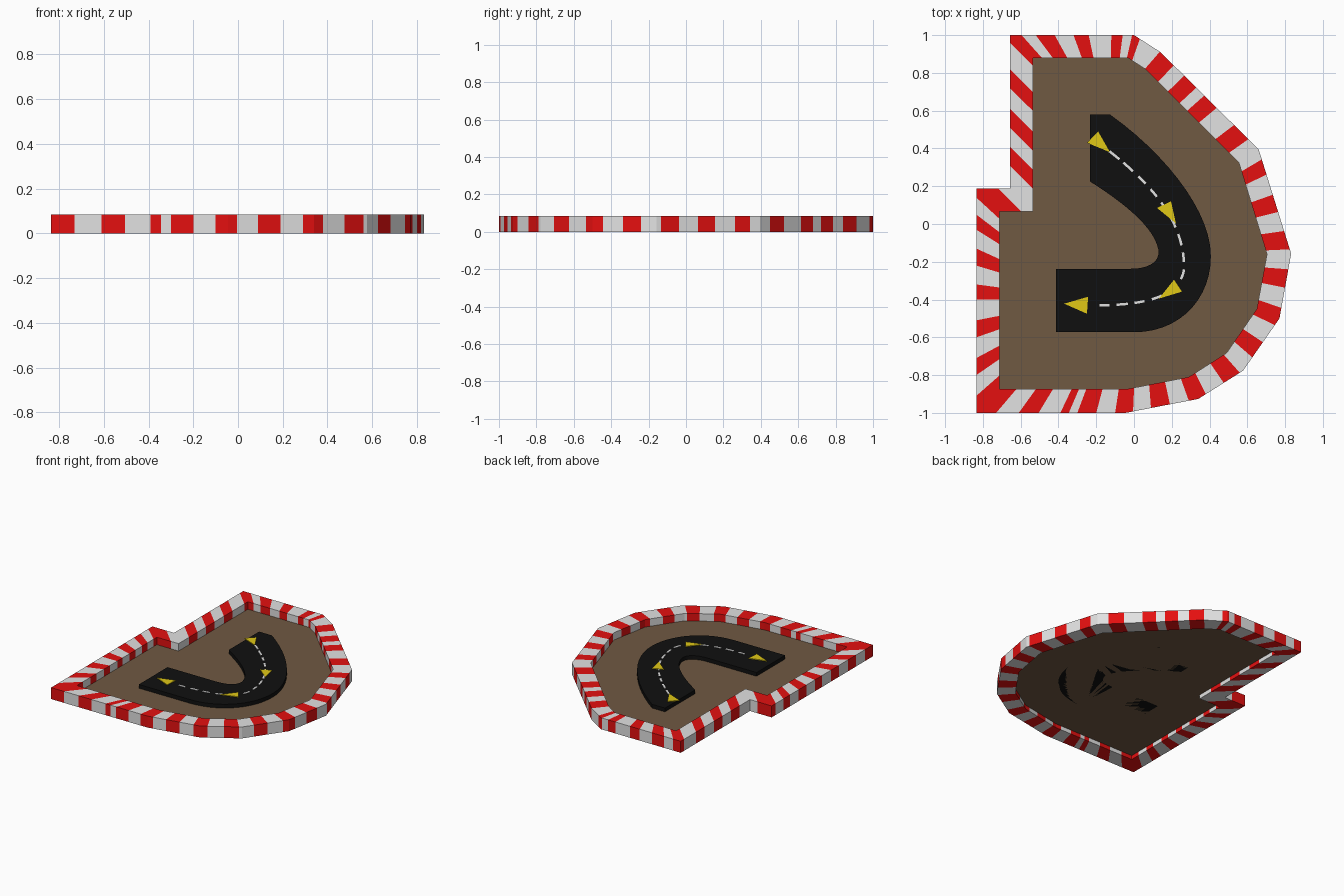
import bpy, bmesh
from mathutils import Vector
from mathutils.geometry import interpolate_bezier

if "Cube" in bpy.data.objects:
    bpy.data.objects.remove(bpy.data.objects["Cube"])

WALL_TOP, FLOOR_Z, ROAD_TOP = 0.085, 0.03, 0.058


def material(name, rgb):
    m = bpy.data.materials.new(name)
    m.diffuse_color = (*rgb, 1)
    m.use_nodes = True
    m.node_tree.nodes["Principled BSDF"].inputs["Base Color"].default_value = m.diffuse_color
    return m


red = material("red", (0.78, 0.005, 0.005))
white = material("white", (0.76, 0.76, 0.76))
brown = material("dirt brown", (0.16, 0.10, 0.055))
black = material("asphalt black", (0.005, 0.005, 0.005))
yellow = material("arrow yellow", (0.75, 0.58, 0.008))


def finish(name, bm, mats):
    bmesh.ops.recalc_face_normals(bm, faces=bm.faces)
    me = bpy.data.meshes.new(name)
    bm.to_mesh(me)
    bm.free()
    for m in mats:
        me.materials.append(m)
    ob = bpy.data.objects.new(name, me)
    bpy.context.collection.objects.link(ob)
    return ob


def add_plate(bm, outline, z, height):
    """Flat polygon at z, extruded upwards by height."""
    f = bm.faces.new([bm.verts.new((p[0], p[1], z)) for p in outline])
    if height:
        ext = bmesh.ops.extrude_face_region(bm, geom=[f], use_keep_orig=True)
        vs = [v for v in ext["geom"] if isinstance(v, bmesh.types.BMVert)]
        bmesh.ops.translate(bm, verts=vs, vec=(0, 0, height))


def bezier(a, b, c, d, n=14):
    return interpolate_bezier(*[Vector((*p, 0)) for p in (a, b, c, d)], n)


# Wall corners, anticlockwise: outer, inner, axis of stripe positions, stripe changes
EDGES = [
    ((-.835, -1), (-.712, -.873), 0, (-.73, -.61, -.505, -.39, -.345, -.30, -.20, -.10)),
    ((-.045, -1), (-.033, -.873), 0, (-.005, .09, .19, .29)),
    ((.34, -.926), (.29, -.81), 0, (.38, .475, .56)),
    ((.577, -.777), (.49, -.683), 1, (-.706, -.626, -.535)),
    ((.77, -.50), (.65, -.45), 1, (-.444, -.337, -.24)),
    ((.832, -.157), (.704, -.16), 1, (-.134, -.037, .064, .155, .262, .342)),
    ((.66, .395), (.555, .325), 1, (.449, .524, .615, .68, .722, .786, .84)),
    ((.14, .91), (.06, .82), 1, (.912, .98)),
    ((0, 1), (-.03, .878), 0, (-.01, -.06, -.12, -.24, -.32, -.42, -.52, -.595)),
    ((-.657, 1), (-.534, .878), 1, (.96, .82, .72, .61, .51, .41, .31)),
    ((-.657, .188), (-.534, .065), 0, (-.72,)),
    ((-.835, .188), (-.712, .065), 1, (.14, .05, -.03, -.13, -.22, -.32, -.40, -.51,
                                       -.60, -.71, -.80, -.91)),
]

# Striped wall: rectangular sections joined around the outline
sections, colours, colour = [], [], 0
for i, (o, n, axis, cuts) in enumerate(EDGES):
    o2, n2 = (Vector(p) for p in EDGES[(i + 1) % len(EDGES)][:2])
    o, n = Vector(o), Vector(n)
    for k, c in enumerate((o[axis],) + cuts):
        t = (c - o[axis]) / (o2[axis] - o[axis])
        if k:
            colour = 1 - colour
        sections.append((o.lerp(o2, t), n.lerp(n2, t)))
        colours.append(colour)
bm = bmesh.new()
rings = [[bm.verts.new((*p, z)) for p, z in
          ((o, 0), (o, WALL_TOP), (n, WALL_TOP), (n, 0))] for o, n in sections]
for i, ring in enumerate(rings):
    nxt = rings[(i + 1) % len(rings)]
    for j in range(4):
        k = (j + 1) % 4
        bm.faces.new((ring[j], ring[k], nxt[k], nxt[j])).material_index = colours[i]
finish("striped_wall", bm, [red, white])

# Dirt floor inside the wall
bm = bmesh.new()
add_plate(bm, [e[1] for e in EDGES], FLOOR_Z, 0)
for f in bm.faces:
    if f.normal.z < 0:
        f.normal_flip()
finish("dirt_floor", bm, [brown])

# Raised curved road
road = [(-.233, .58)]
road += bezier((-.127, .58), (.18, .36), (.407, .06), (.407, -.17))
road += bezier((.407, -.17), (.407, -.40), (.24, -.573), (0, -.573))[1:]
road += [(-.413, -.573), (-.413, -.237)]
road += bezier((-.02, -.237), (.08, -.237), (.135, -.20), (.13, -.14))
road += bezier((.13, -.14), (.11, -.02), (-.05, .11), (-.233, .225))[1:]
bm = bmesh.new()
add_plate(bm, road, FLOOR_Z, ROAD_TOP - FLOOR_Z)
finish("road", bm, [black])

# Dashed centre line, walked along a curve at even distances
path = bezier((-.13, .385), (.08, .22), (.27, .02), (.265, -.24), 60)
path += bezier((.265, -.24), (.24, -.40), (.02, -.435), (-.25, -.43), 60)[1:]
bm = bmesh.new()
dist, dash = 0.0, []
for a, b in zip(path, path[1:]):
    if dist % 0.095 < 0.058:
        dash.append(a)
    elif dash:
        side = [(q - p).normalized().cross(Vector((0, 0, .0065)))
                for p, q in zip(dash, dash[1:] + [a])]
        add_plate(bm, [p + s for p, s in zip(dash + [a], side + side[-1:])] +
                  [p - s for p, s in zip(dash + [a], side + side[-1:])][::-1],
                  ROAD_TOP, 0.003)
        dash = []
    dist += (b - a).length
finish("centre_dashes", bm, [white])

# Direction arrows
bm = bmesh.new()
for tri in (((-.249, .43), (-.19, .49), (-.127, .38)),
            ((.122, .085), (.196, .12), (.222, .003)),
            ((.132, -.395), (.212, -.295), (.254, -.358)),
            ((-.37, -.422), (-.243, -.385), (-.249, -.475))):
    add_plate(bm, tri, ROAD_TOP, 0.005)
finish("direction_arrows", bm, [yellow])
